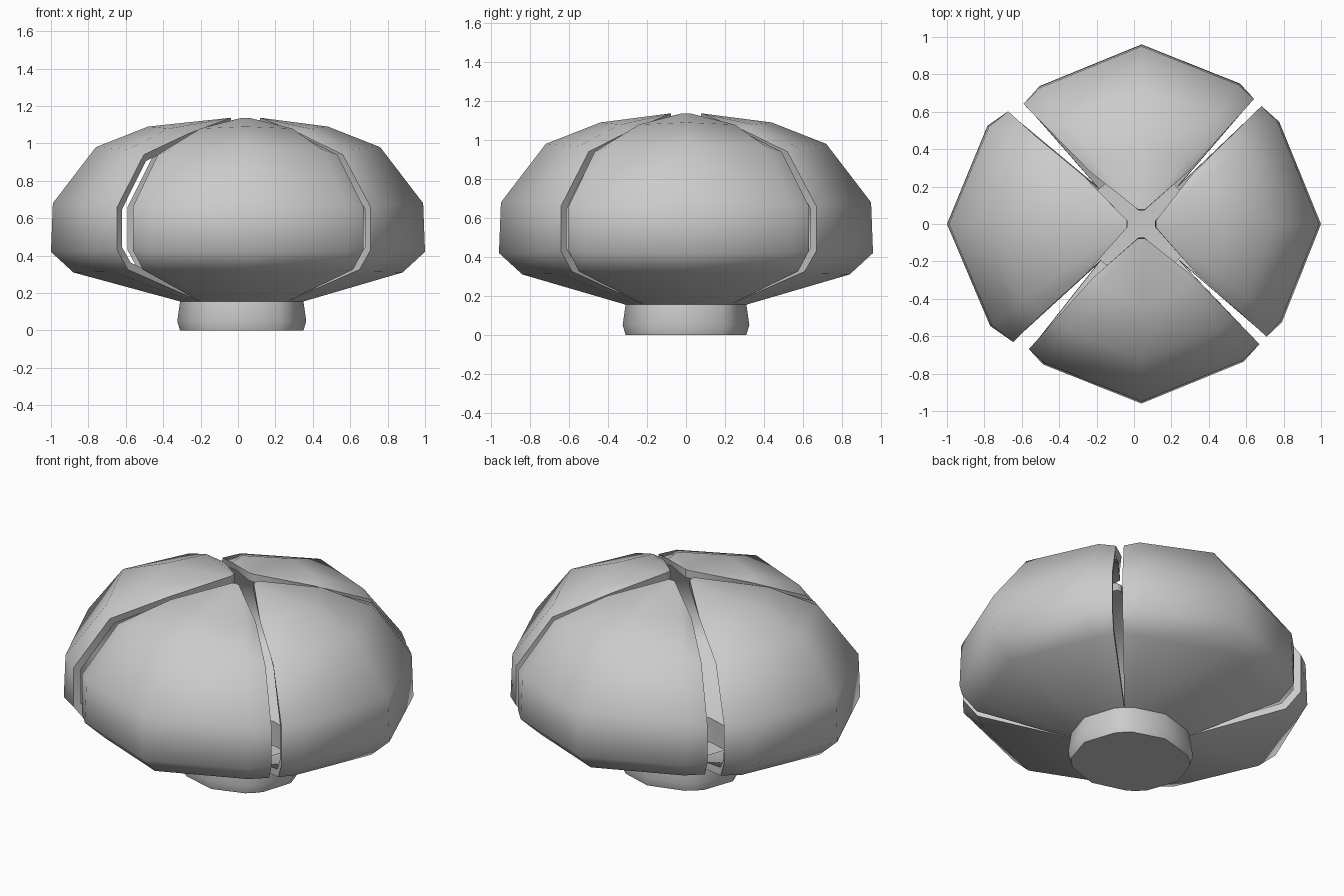
import bpy, bmesh, math

if "Cube" in bpy.data.objects:
    bpy.data.objects.remove(bpy.data.objects["Cube"])

CX = 0.04          # centre line of the four lobes
THICK = 0.045

# stem profile and lobe centre profile (radius, height)
stem = [(0.31, 0.0), (0.325, 0.05), (0.31, 0.155)]
lobe = [(0.84, 0.31), (0.96, 0.42), (0.95, 0.68), (0.72, 0.98), (0.44, 1.09)]
# lobe edge profile
edge = [(0.82, 0.325), (0.90, 0.43), (0.90, 0.66), (0.70, 0.94), (0.385, 1.055)]
angles = [-42, -35, 0, 36.5, 44.5]

bm = bmesh.new()


def vert(r, a, z, shift=0.0):
    a = math.radians(a)
    return bm.verts.new((CX + r * math.cos(a) - shift, r * math.sin(a), z))


# closed round stem
rings = []
for r, z in stem:
    ring = []
    for k in range(4):
        for a in (-44, -35, 0, 36):
            ang = a + 90 * k
            ring.append(vert(r, ang, z, 0.04 * max(0, -math.cos(math.radians(ang)))))
    rings.append(ring)
bm.faces.new(rings[0][::-1])
for lo, hi in zip(rings, rings[1:]):
    for i in range(16):
        j = (i + 1) % 16
        bm.faces.new((lo[i], lo[j], hi[j], hi[i]))

# four lobes curling over from the stem rim to the top
for k in range(4):
    rows = [[rings[-1][(4 * k + i) % 16] for i in range(5)]]
    shift = 0.08 if k == 2 else 0.0
    for n, ((r, z), (re, ze)) in enumerate(zip(lobe, edge)):
        row = []
        for i, a in enumerate(angles):
            if i in (0, 4):
                s = shift * (0.3 if n == 4 else 0.55)
                row.append(vert(re, a + 90 * k, ze, s))
            elif i == 2:
                row.append(vert(r, 90 * k, z, shift))
            else:
                row.append(vert(r * 0.955, a + 90 * k, z * 0.7 + ze * 0.3, shift * 0.9))
        rows.append(row)
    for lo, hi in zip(rows, rows[1:]):
        for i in range(4):
            bm.faces.new((lo[i], lo[i + 1], hi[i + 1], hi[i]))
    # narrow tip
    tip = [vert(0.08, a + 90 * k, 1.137) for a in (-14, 14)]
    t = rows[-1]
    bm.faces.new((t[0], t[1], tip[0]))
    bm.faces.new((t[1], t[2], tip[0]))
    bm.faces.new((t[2], tip[1], tip[0]))
    bm.faces.new((t[2], t[3], tip[1]))
    bm.faces.new((t[3], t[4], tip[1]))

mesh = bpy.data.meshes.new("split_pod")
bm.to_mesh(mesh)
bm.free()
pod = bpy.data.objects.new("split_pod", mesh)
bpy.context.collection.objects.link(pod)

# wall thickness, inward
mod = pod.modifiers.new("wall", 'SOLIDIFY')
mod.thickness = THICK
mod.offset = -1
bpy.context.view_layer.objects.active = pod
pod.select_set(True)
bpy.ops.object.modifier_apply(modifier=mod.name)
bpy.ops.object.shade_smooth_by_angle(angle=math.radians(60))
